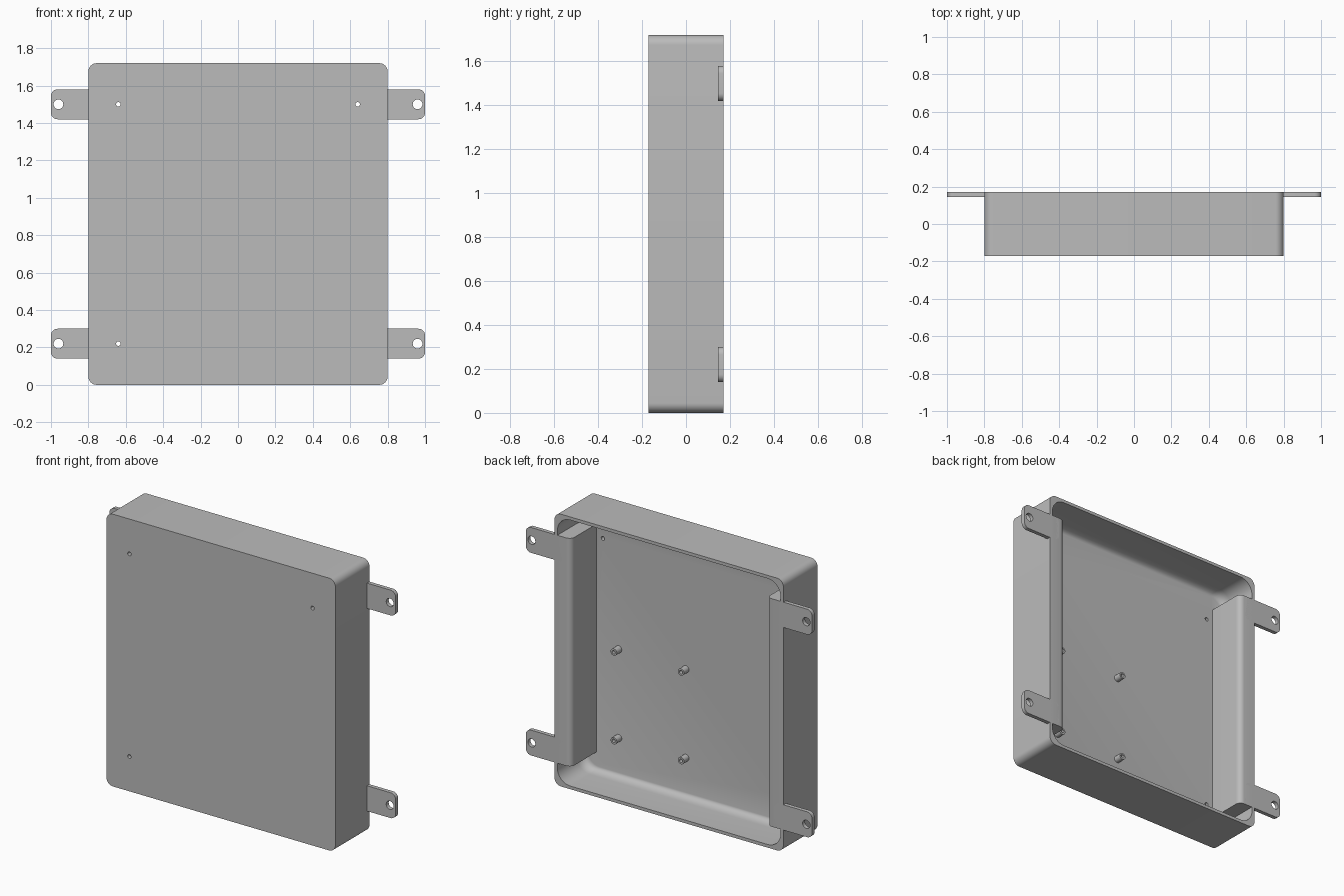
import bpy, bmesh
from math import sin, cos, pi, radians

cube = bpy.data.objects.get("Cube")
if cube:
    bpy.data.objects.remove(cube)

grey = bpy.data.materials.new("plain grey")
grey.use_nodes = True
grey.diffuse_color = (0.5, 0.5, 0.5, 1)
grey.node_tree.nodes["Principled BSDF"].inputs["Base Color"].default_value = (0.5, 0.5, 0.5, 1)

HEIGHT, HALF_W, BACK, FLOOR = 1.72, 0.8, 0.17, -0.085
HOLE_Z = (0.22, 1.5)


def finish(bm, name):
    bmesh.ops.recalc_face_normals(bm, faces=bm.faces)
    mesh = bpy.data.meshes.new(name)
    bm.to_mesh(mesh)
    bm.free()
    mesh.materials.append(grey)
    obj = bpy.data.objects.new(name, mesh)
    bpy.context.collection.objects.link(obj)
    return obj


def activate(obj):
    bpy.ops.object.select_all(action='DESELECT')
    obj.select_set(True)
    bpy.context.view_layer.objects.active = obj


def smooth(obj):
    activate(obj)
    bpy.ops.object.shade_smooth_by_angle(angle=radians(35))


def ring(bm, x0, x1, z0, z1, r, y, steps=8):
    """Rounded rectangle of vertices in the xz plane."""
    corners = ((x1 - r, z1 - r), (x0 + r, z1 - r), (x0 + r, z0 + r), (x1 - r, z0 + r))
    return [bm.verts.new((cx + r * cos(a), y, cz + r * sin(a)))
            for k, (cx, cz) in enumerate(corners)
            for a in [(k + i / steps) * pi / 2 for i in range(steps + 1)]]


def loft(bm, rings):
    """Skin consecutive rings and cap both ends."""
    for a, b in zip(rings, rings[1:]):
        for i in range(len(a)):
            j = (i + 1) % len(a)
            bm.faces.new((a[i], a[j], b[j], b[i]))
    bm.faces.new(rings[0])
    bm.faces.new(rings[-1])


def rod(x, z, r, y0, y1, name, sides=24):
    """Cylinder along y."""
    bm = bmesh.new()
    loops = [[bm.verts.new((x + r * cos(2 * pi * i / sides), y, z + r * sin(2 * pi * i / sides)))
              for i in range(sides)] for y in (y0, y1)]
    loft(bm, loops)
    return finish(bm, name)


def drill(obj, x, z, r, y0=-1, y1=1):
    cutter = rod(x, z, r, y0, y1, "cutter")
    cutter.hide_render = True
    activate(obj)
    mod = obj.modifiers.new("hole", 'BOOLEAN')
    mod.object = cutter
    mod.operation = 'DIFFERENCE'
    mod.solver = 'EXACT'
    bpy.ops.object.modifier_apply(modifier=mod.name)
    bpy.data.objects.remove(cutter)


# Open-backed case: outer shell, rim, then a cavity that curves into the floor
bm = bmesh.new()
rings = [ring(bm, -HALF_W, HALF_W, 0, HEIGHT, 0.045, y) for y in (-BACK, BACK)]
rings.append(ring(bm, -HALF_W + 0.02, HALF_W - 0.02, 0.02, HEIGHT - 0.02, 0.09, BACK))
FILLET = 0.03
for i in range(6):
    a = i / 5 * pi / 2
    d = 0.02 + FILLET * (1 - cos(a))
    y = FLOOR + 0.06 * (1 - sin(a))
    rings.append(ring(bm, -HALF_W + d, HALF_W - d, d, HEIGHT - d, 0.09, y))
loft(bm, rings)
case = finish(bm, "case")
for x, z in ((-0.64, HOLE_Z[0]), (-0.64, HOLE_Z[1]), (0.64, HOLE_Z[1])):
    drill(case, x, z, 0.012)
smooth(case)

for side, label in ((1, "left"), (-1, "right")):
    # Solid mounting block inside each side wall, rounded on its inner back edge
    bm = bmesh.new()
    r = 0.035
    inner, outer = 0.684, 0.79
    profile = [(outer, FLOOR - 0.02), (outer, BACK)]
    for i in range(7):
        a = i / 6 * pi / 2
        profile.append((inner + r - r * sin(a), BACK - r + r * cos(a)))
    profile.append((inner, FLOOR - 0.02))
    loft(bm, [[bm.verts.new((side * x, y, z)) for x, y in profile] for z in (0.14, 1.58)])
    smooth(finish(bm, label + "_mounting_block"))

    # Mounting tabs with a screw hole
    for z, level in zip(HOLE_Z, ("lower", "upper")):
        bm = bmesh.new()
        xs = sorted((side * 0.73, side * 1.0))
        loft(bm, [ring(bm, *xs, z - 0.08, z + 0.08, 0.035, y) for y in (BACK - 0.025, BACK)])
        tab = finish(bm, f"{label}_{level}_tab")
        drill(tab, side * 0.96, z, 0.026)
        smooth(tab)

# Hollow standoffs on the floor
for x in (0.06, 0.53):
    for z in (0.27, 0.83):
        post = rod(x, z, 0.022, FLOOR - 0.01, FLOOR + 0.05, "standoff")
        drill(post, x, z, 0.011, FLOOR + 0.005, 1)
        smooth(post)
